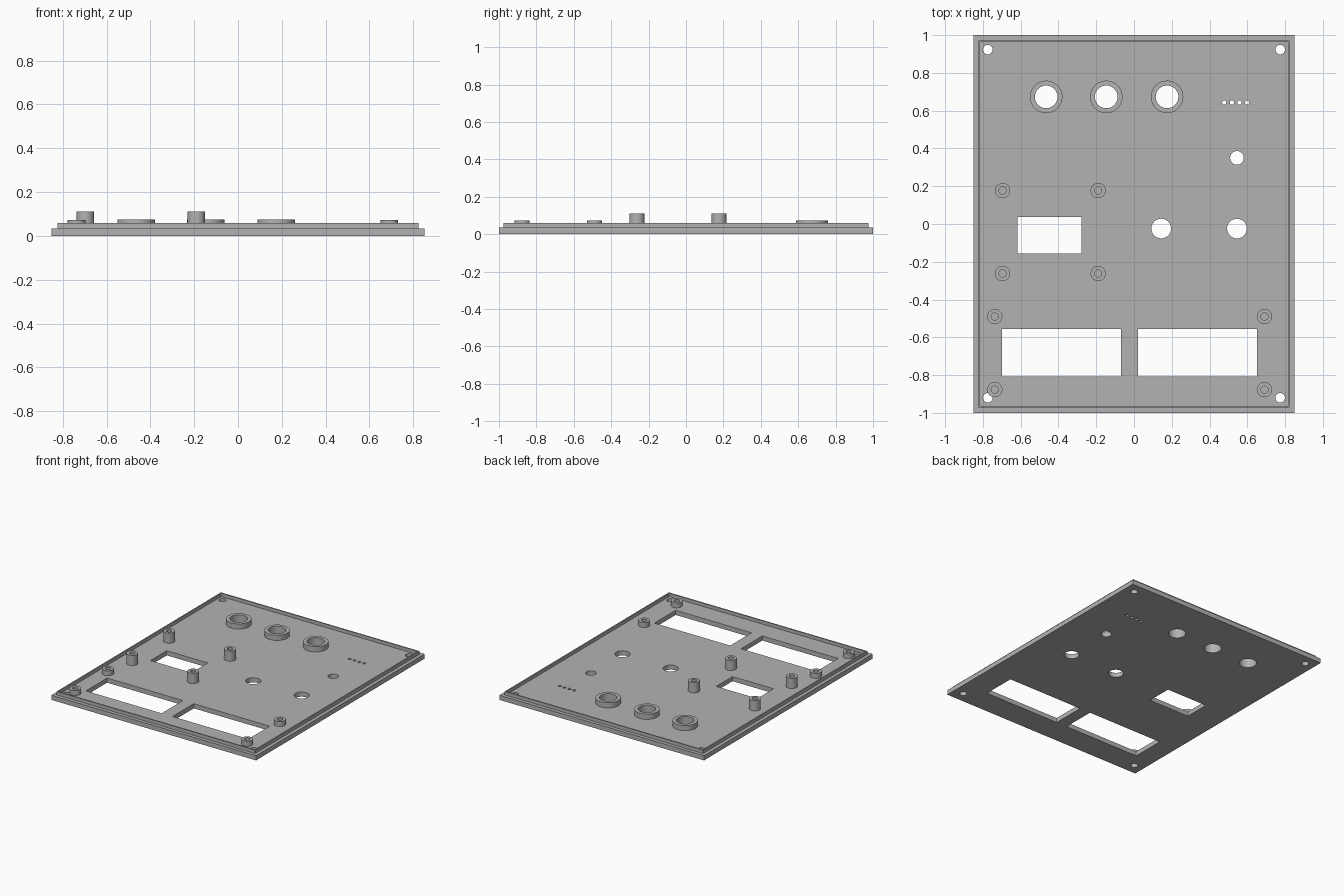
import bpy, bmesh
from math import cos, sin, tau, radians

if "Cube" in bpy.data.objects:
    bpy.data.objects.remove(bpy.data.objects["Cube"])

FLOOR, RIM_TOP = 0.035, 0.06

grey = bpy.data.materials.new("plain grey")
grey.use_nodes = True
colour = (0.45, 0.45, 0.45, 1)
grey.diffuse_color = colour
grey.node_tree.nodes["Principled BSDF"].inputs["Base Color"].default_value = colour


def add_object(name, bm):
    bmesh.ops.recalc_face_normals(bm, faces=bm.faces)
    mesh = bpy.data.meshes.new(name)
    bm.to_mesh(mesh)
    bm.free()
    mesh.materials.append(grey)
    obj = bpy.data.objects.new(name, mesh)
    bpy.context.collection.objects.link(obj)
    return obj


def smooth(obj):
    bpy.ops.object.select_all(action="DESELECT")
    obj.select_set(True)
    bpy.context.view_layer.objects.active = obj
    bpy.ops.object.shade_smooth_by_angle(angle=radians(30))


def prism(bm, outline):
    """Cutter running right through the panel."""
    low = [bm.verts.new((x, y, -0.05)) for x, y in outline]
    face = bm.faces.new(low)
    top = bmesh.ops.extrude_face_region(bm, geom=[face])["geom"]
    for v in top:
        if isinstance(v, bmesh.types.BMVert):
            v.co.z = 0.2


def circle(x, y, r, n=48):
    return [(x + r * cos(tau * i / n), y + r * sin(tau * i / n)) for i in range(n)]


def tube(name, x, y, outer, inner, top):
    """Hollow boss standing on the panel floor."""
    bm = bmesh.new()
    n = 48
    profile = [(outer, FLOOR), (outer, top), (inner, top), (inner, FLOOR)]
    loops = [[bm.verts.new((px, py, z)) for px, py in circle(x, y, r, n)]
             for r, z in profile]
    for a, b in zip(loops, loops[1:]):
        for i in range(n):
            j = (i + 1) % n
            bm.faces.new((a[i], a[j], b[j], b[i]))
    smooth(add_object(name, bm))


# Panel with a raised lip, stepped in from the edge
bm = bmesh.new()
bmesh.ops.create_cube(bm, size=1)
for v in bm.verts:
    v.co = (v.co.x * 1.7, v.co.y * 2, (v.co.z + 0.5) * FLOOR)
bm.normal_update()
top = max(bm.faces, key=lambda f: f.calc_center_median().z)
for width, height in ((0.036, RIM_TOP), (0.014, FLOOR)):
    bmesh.ops.inset_region(bm, faces=[top], thickness=width)
    moved = bmesh.ops.extrude_discrete_faces(bm, faces=[top])["faces"]
    top = moved[0]
    for v in top.verts:
        v.co.z = height
bmesh.ops.remove_doubles(bm, verts=bm.verts, dist=0.0001)
panel = add_object("panel", bm)

# Openings: rectangular windows, knob holes, screw holes, indicator holes
dials = [(-0.465, 0.673), (-0.147, 0.673), (0.175, 0.673)]
holes = [(x, y, 0.06) for x, y in dials]
holes += [(0.545, 0.35, 0.036), (0.144, -0.024, 0.052), (0.545, -0.024, 0.052)]
holes += [(x, y, 0.025) for x in (-0.774, 0.774) for y in (-0.92, 0.923)]
holes += [(0.478 + 0.04 * i, 0.643, 0.011) for i in range(4)]
windows = [(-0.618, -0.277, -0.156, 0.037),
           (-0.698, -0.068, -0.808, -0.556),
           (0.022, 0.652, -0.808, -0.556)]
bm = bmesh.new()
for x, y, r in holes:
    prism(bm, circle(x, y, r))
for x0, x1, y0, y1 in windows:
    prism(bm, [(x0, y0), (x1, y0), (x1, y1), (x0, y1)])
cutter = add_object("opening_cutter", bm)
cutter.hide_render = True

cut = panel.modifiers.new("openings", "BOOLEAN")
cut.operation = "DIFFERENCE"
cut.solver = "EXACT"
cut.object = cutter
bpy.context.view_layer.objects.active = panel
bpy.ops.object.modifier_apply(modifier=cut.name)
bpy.data.objects.remove(cutter)
smooth(panel)

# Collars around the dial holes
for x, y in dials:
    tube("dial_collar", x, y, 0.086, 0.06, 0.074)

# Tall standoffs around the small window
for x in (-0.696, -0.19):
    for y in (-0.262, 0.177):
        tube("tall_standoff", x, y, 0.04, 0.019, 0.111)

# Short standoffs around the large windows
for x in (-0.737, 0.691):
    for y in (-0.877, -0.49):
        tube("short_standoff", x, y, 0.04, 0.019, 0.072)
